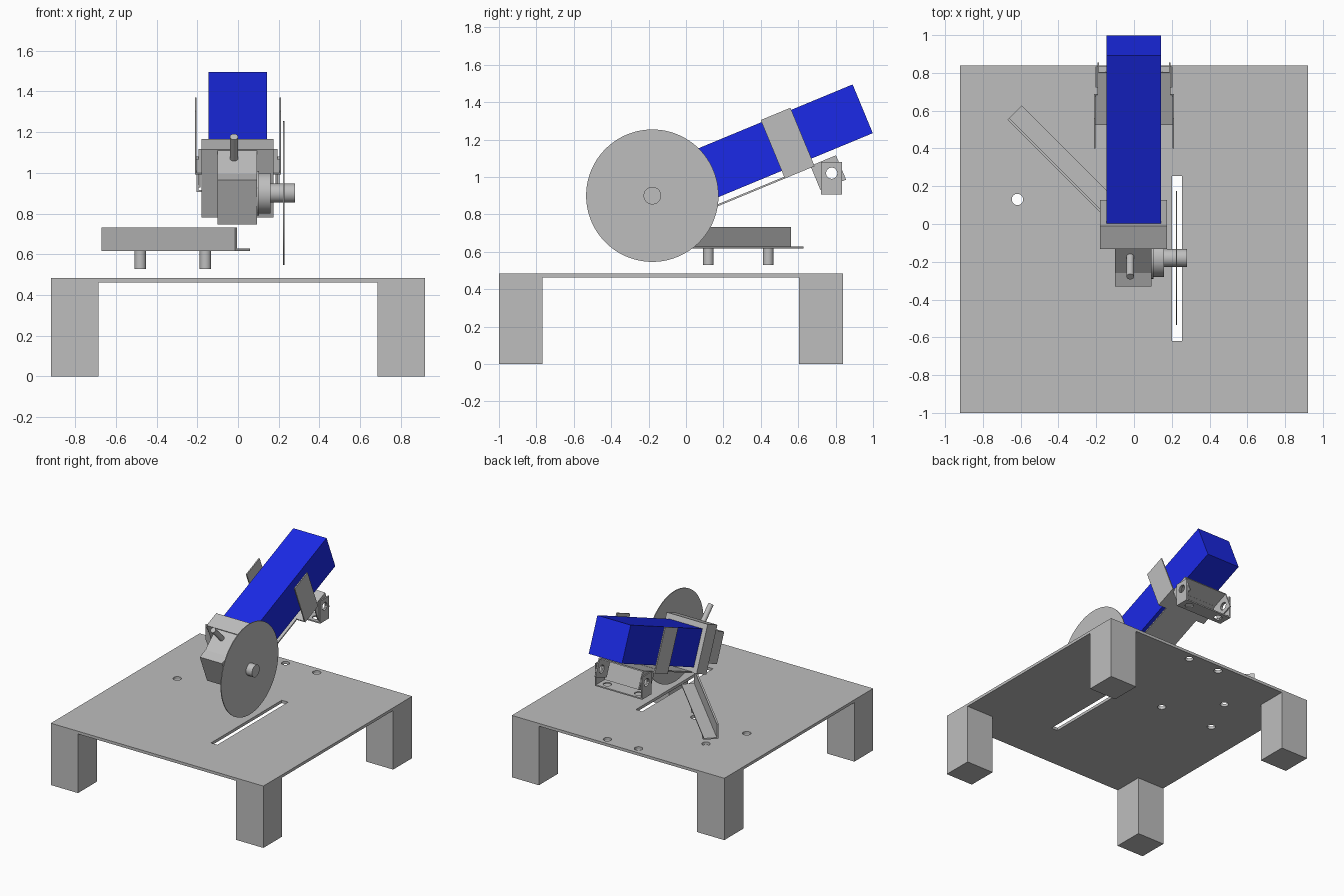
import bpy, bmesh, math
from mathutils import Vector

if "Cube" in bpy.data.objects:
    bpy.data.objects.remove(bpy.data.objects["Cube"])


def material(name, rgb):
    m = bpy.data.materials.new(name)
    m.use_nodes = True
    m.diffuse_color = (*rgb, 1)
    m.node_tree.nodes["Principled BSDF"].inputs["Base Color"].default_value = (*rgb, 1)
    return m


GREY = material("plain grey", (0.515, 0.515, 0.515))
BLUE = material("motor blue", (0.011, 0.023, 0.82))
TILT = math.radians(22.5)


def finish(name, bm, mat):
    bmesh.ops.recalc_face_normals(bm, faces=bm.faces)
    mesh = bpy.data.meshes.new(name)
    bm.to_mesh(mesh)
    bm.free()
    mesh.materials.append(mat)
    ob = bpy.data.objects.new(name, mesh)
    bpy.context.collection.objects.link(ob)
    return ob


def prism(name, pts, axis, lo, hi, mat=GREY, tilt=False):
    """Extrude a 2D profile along one axis; tilt puts it on the motor slope."""
    place = {"x": lambda a, b: (lo, a, b),
             "y": lambda a, b: (a, lo, b),
             "z": lambda a, b: (a, b, lo)}[axis]
    bm = bmesh.new()
    face = bm.faces.new([bm.verts.new(place(a, b)) for a, b in pts])
    new = bmesh.ops.extrude_face_region(bm, geom=[face])["geom"]
    step = Vector([hi - lo if axis == k else 0 for k in "xyz"])
    bmesh.ops.translate(bm, vec=step, verts=[v for v in new if isinstance(v, bmesh.types.BMVert)])
    ob = finish(name, bm, mat)
    if tilt:
        ob.rotation_euler.x = TILT
    return ob


def box(name, x, y, z, mat=GREY, tilt=False):
    pts = [(x[0], y[0]), (x[1], y[0]), (x[1], y[1]), (x[0], y[1])]
    return prism(name, pts, "z", z[0], z[1], mat, tilt)


def rod(name, start, end, radius, sides=48):
    """Cylinder between two points."""
    a, b = Vector(start), Vector(end)
    bm = bmesh.new()
    bmesh.ops.create_cone(bm, cap_ends=True, segments=sides, radius1=radius,
                          radius2=radius, depth=(b - a).length)
    ob = finish(name, bm, GREY)
    ob.location = (a + b) / 2
    ob.rotation_euler = (b - a).to_track_quat("Z", "Y").to_euler()
    bpy.ops.object.select_all(action="DESELECT")
    bpy.context.view_layer.objects.active = ob
    ob.select_set(True)
    bpy.ops.object.shade_smooth_by_angle(angle=math.radians(30))
    return ob


def cut(target, cutter):
    mod = target.modifiers.new("cut", "BOOLEAN")
    mod.object = cutter
    mod.solver = "EXACT"
    bpy.context.view_layer.objects.active = target
    bpy.ops.object.modifier_apply(modifier=mod.name)
    bpy.data.objects.remove(cutter)


def channel(half, wall, low, high):
    """U-shaped section, open at the top."""
    return [(-half, high), (-half, low), (half, low), (half, high),
            (half - wall, high), (half - wall, low + wall),
            (wall - half, low + wall), (wall - half, high)]


# Table with blade slot and mounting holes
table = box("table_top", (-0.92, 0.92), (-1, 0.84), (0.462, 0.484))
cut(table, box("slot_cutter", (0.2, 0.255), (-0.62, 0.255), (0.4, 0.6)))
pegs = [(-0.48, 0.44), (-0.16, 0.12)]
for x, y in pegs + [(-0.617, 0.13), (-0.135, 0.78), (0.135, 0.78)]:
    cut(table, rod("hole_cutter", (x, y, 0.4), (x, y, 0.6), 0.03, 32))

# Four square legs
for side, x in (("left", (0.685, 0.92)), ("right", (-0.92, -0.685))):
    for end, y in (("front", (-1, -0.768)), ("back", (0.605, 0.84))):
        box(f"{end}_{side}_leg", x, y, (0, 0.462))

# Diagonal fence with two locating pegs
fence = prism("fence", [(0, 0.62), (0, 0.735), (-0.014, 0.735), (-0.014, 0.63),
                        (-0.106, 0.63), (-0.106, 0.62)], "y", 0, 0.926)
fence.location = (-0.67, 0.552, -0.003)
fence.rotation_euler.z = math.radians(-135)
for x, y in pegs:
    rod("fence_peg", (x, y, 0.528), (x, y, 0.619), 0.028)

# Motor, gearbox and head on the slope
box("motor", (-0.145, 0.143), (0.43, 1.395), (0.758, 1.04), BLUE, True)
box("gearbox", (-0.18, 0.175), (0.305, 0.435), (0.718, 1.081), GREY, True)
prism("gear_head", [(0.064, 0.781), (0.064, 1.018), (0.141, 1.018),
                    (0.305, 1.075), (0.305, 0.781)], "x", -0.1, 0.093, GREY, True)
rod("handle", (-0.02, -0.15, 1.048), (-0.02, -0.279, 1.177), 0.02)

# Blade, arbor and bearing
hub_y, hub_z = -0.18, 0.9
for name, x0, x1, r, n in (("bearing_flange", 0.08, 0.103, 0.11, 48),
                           ("bearing", 0.1, 0.16, 0.1, 48),
                           ("arbor", 0.15, 0.28, 0.047, 48),
                           ("saw_blade", 0.222, 0.228, 0.354, 96)):
    rod(name, (x0, hub_y, hub_z), (x1, hub_y, hub_z), r, n)

# Motor cradle: base strip, side plates and downward hinge ears
box("cradle_strip", (-0.14, 0.14), (0.43, 0.87), (0.714, 0.724), GREY, True)
prism("cradle_sides", channel(0.212, 0.009, 0.714, 1.052), "y", 0.868, 1.04, GREY, True)
ears = [(a, 1.438 - b) for a, b in channel(0.193, 0.009, 0.714, 0.855)]
cradle_hinge = prism("cradle_hinge", ears, "y", 1.02, 1.168, GREY, True)

# Fixed hinge bracket
bracket = prism("hinge_bracket", channel(0.205, 0.01, 0.905, 1.08), "y", 0.722, 0.835)
for x in (-0.135, 0.135):
    cut(bracket, rod("hole_cutter", (x, 0.78, 0.85), (x, 0.78, 0.95), 0.03, 32))

# Pivot hole through both hinge parts
bpy.context.view_layer.update()
for part in (bracket, cradle_hinge):
    cut(part, rod("pivot_cutter", (-0.4, 0.779, 1.02), (0.4, 0.779, 1.02), 0.03, 32))
